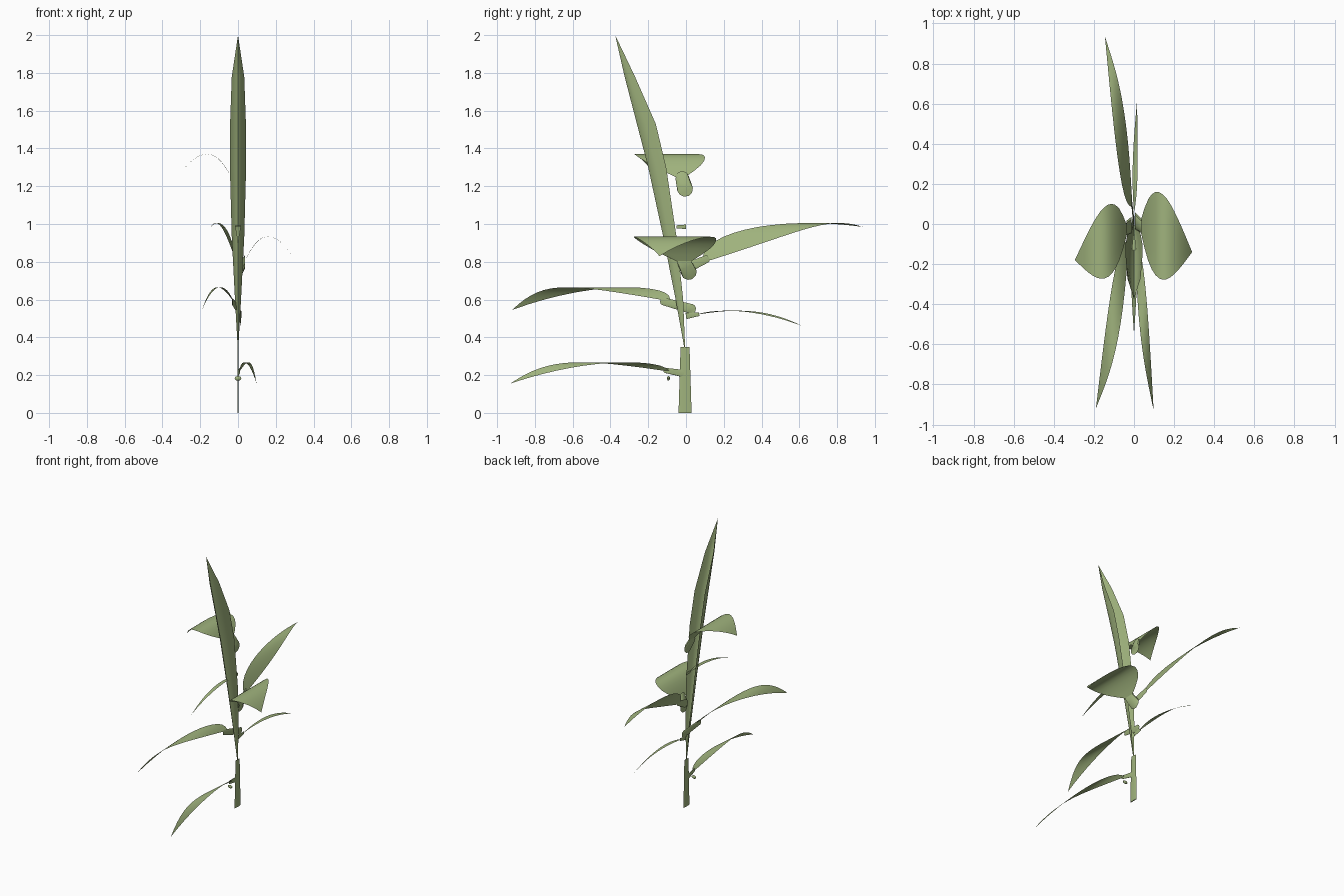
import bpy, bmesh, math
from mathutils import Vector

if "Cube" in bpy.data.objects:
    bpy.data.objects.remove(bpy.data.objects["Cube"])

SQUASH = 0.1  # the whole plant is flattened along x

green = bpy.data.materials.new("leaf_green")
green.diffuse_color = (0.35, 0.45, 0.205, 1)
green.use_nodes = True
green.node_tree.nodes["Principled BSDF"].inputs["Base Color"].default_value = green.diffuse_color


def finish(name, bm):
    bmesh.ops.remove_doubles(bm, verts=bm.verts, dist=0.0002)
    me = bpy.data.meshes.new(name)
    bm.to_mesh(me)
    bm.free()
    ob = bpy.data.objects.new(name, me)
    bpy.context.collection.objects.link(ob)
    me.materials.append(green)
    bpy.ops.object.select_all(action='DESELECT')
    bpy.context.view_layer.objects.active = ob
    ob.select_set(True)
    bpy.ops.object.shade_smooth_by_angle(angle=math.radians(40))
    return ob


def grid(bm, rows):
    vs = [[bm.verts.new(p) for p in r] for r in rows]
    for a, b in zip(vs, vs[1:]):
        for i in range(len(a) - 1):
            bm.faces.new((a[i], a[i + 1], b[i + 1], b[i]))


def leaf(name, base, tip, peak, t_peak, half_width):
    """Arched blade, level across its width, built before flattening."""
    b, e = Vector(base), Vector(tip)
    d = Vector(((e.x - b.x) / SQUASH, e.y - b.y)).normalized()
    side = Vector((-d.y * SQUASH, d.x, 0)) * half_width
    rows, n = [], 14
    for k in range(n + 1):
        t = k / n
        c = b.lerp(e, t)
        if t < t_peak:
            c.z = peak - (peak - b.z) * (1 - t / t_peak) ** 2
        else:
            c.z = peak - (peak - e.z) * ((t - t_peak) / (1 - t_peak)) ** 2
        w = max(math.sin(math.pi * t ** 0.7), 0.16 * (1 - t))
        rows.append([c + side * w * u for u in (1, 0.5, 0, -0.5, -1)])
    bm = bmesh.new()
    grid(bm, rows)
    return finish(name, bm)


def tube(name, a, b, r1, r2, sides=10):
    """Tapered stalk, flattened along x."""
    a, b = Vector(a), Vector(b)
    ax = Vector(((b.x - a.x) / SQUASH, b.y - a.y, b.z - a.z)).normalized()
    u = ax.orthogonal().normalized()
    v = ax.cross(u)
    bm = bmesh.new()
    rings = []
    for c, r in ((a, r1), (b, r2)):
        ring = []
        for i in range(sides):
            q = 2 * math.pi * i / sides
            o = (u * math.cos(q) + v * math.sin(q)) * r
            ring.append(bm.verts.new((c.x + o.x * SQUASH, c.y + o.y, c.z + o.z)))
        rings.append(ring)
    for i in range(sides):
        j = (i + 1) % sides
        bm.faces.new((rings[0][i], rings[0][j], rings[1][j], rings[1][i]))
    bm.faces.new(rings[0][::-1])
    bm.faces.new(rings[1])
    return finish(name, bm)


# main stem
tube("stem", (0, -0.005, 0), (0, -0.005, 0.35), 0.035, 0.024)

# tall top leaf, cupped toward the back: z, rib y, edge y, half width
rows = []
for z, rib, edge, w in ((0.35, -0.01, -0.005, 0.002), (0.6, -0.055, -0.015, 0.016),
                        (0.93, -0.12, -0.05, 0.033), (1.3, -0.2, -0.105, 0.043),
                        (1.53, -0.26, -0.16, 0.042), (1.78, -0.325, -0.27, 0.033),
                        (2.0, -0.375, -0.375, 0.0)):
    rows.append([(w * u, rib + (edge - rib) * u * u, z)
                 for u in (-1, -0.67, -0.33, 0, 0.33, 0.67, 1)])
bm = bmesh.new()
grid(bm, rows)
finish("tall_leaf", bm)

# arched side leaves: base, tip, peak height, peak position, half width
leaf("upper_left_leaf", (-0.037, -0.03, 1.25), (-0.295, -0.18, 1.28), 1.37, 0.48, 0.18)
leaf("right_leaf", (0.035, -0.01, 0.80), (0.29, -0.14, 0.83), 0.933, 0.47, 0.215)
leaf("front_left_leaf", (-0.03, -0.11, 0.60), (-0.19, -0.92, 0.545), 0.665, 0.45, 0.185)
leaf("low_front_leaf", (0.01, -0.11, 0.225), (0.098, -0.93, 0.155), 0.268, 0.4, 0.17)
leaf("back_leaf", (-0.012, 0.11, 0.81), (-0.145, 0.935, 0.985), 1.005, 0.75, 0.185)
leaf("small_front_leaf", (0, -0.05, 0.985), (0, -0.55, 0.89), 0.993, 0.2, 0.15)
leaf("small_back_leaf", (0, 0.07, 0.523), (0.015, 0.615, 0.46), 0.541, 0.32, 0.12)

# leaf stalks
tube("upper_left_stalk", (-0.012, -0.005, 1.185), (-0.038, -0.02, 1.245), 0.042, 0.036)
tube("right_stalk", (0.006, 0.015, 0.745), (0.037, -0.01, 0.80), 0.042, 0.036)
tube("front_left_stalk", (-0.002, 0.03, 0.55), (-0.03, -0.12, 0.59), 0.026, 0.02)
tube("low_front_stalk", (0, -0.01, 0.208), (0.01, -0.11, 0.225), 0.02, 0.014)
tube("back_stalk", (0, 0.0, 0.765), (-0.012, 0.11, 0.815), 0.028, 0.02)
tube("small_front_stalk", (0, 0.0, 0.985), (0, -0.05, 0.985), 0.012, 0.008)
tube("small_back_stalk", (0, 0.0, 0.512), (0, 0.07, 0.523), 0.016, 0.01)

# little bud near the lowest leaf
bm = bmesh.new()
bmesh.ops.create_uvsphere(bm, u_segments=10, v_segments=6, radius=1)
bmesh.ops.scale(bm, verts=bm.verts, vec=(0.019, 0.008, 0.012))
bmesh.ops.translate(bm, verts=bm.verts, vec=(0, -0.093, 0.183))
finish("bud", bm)
